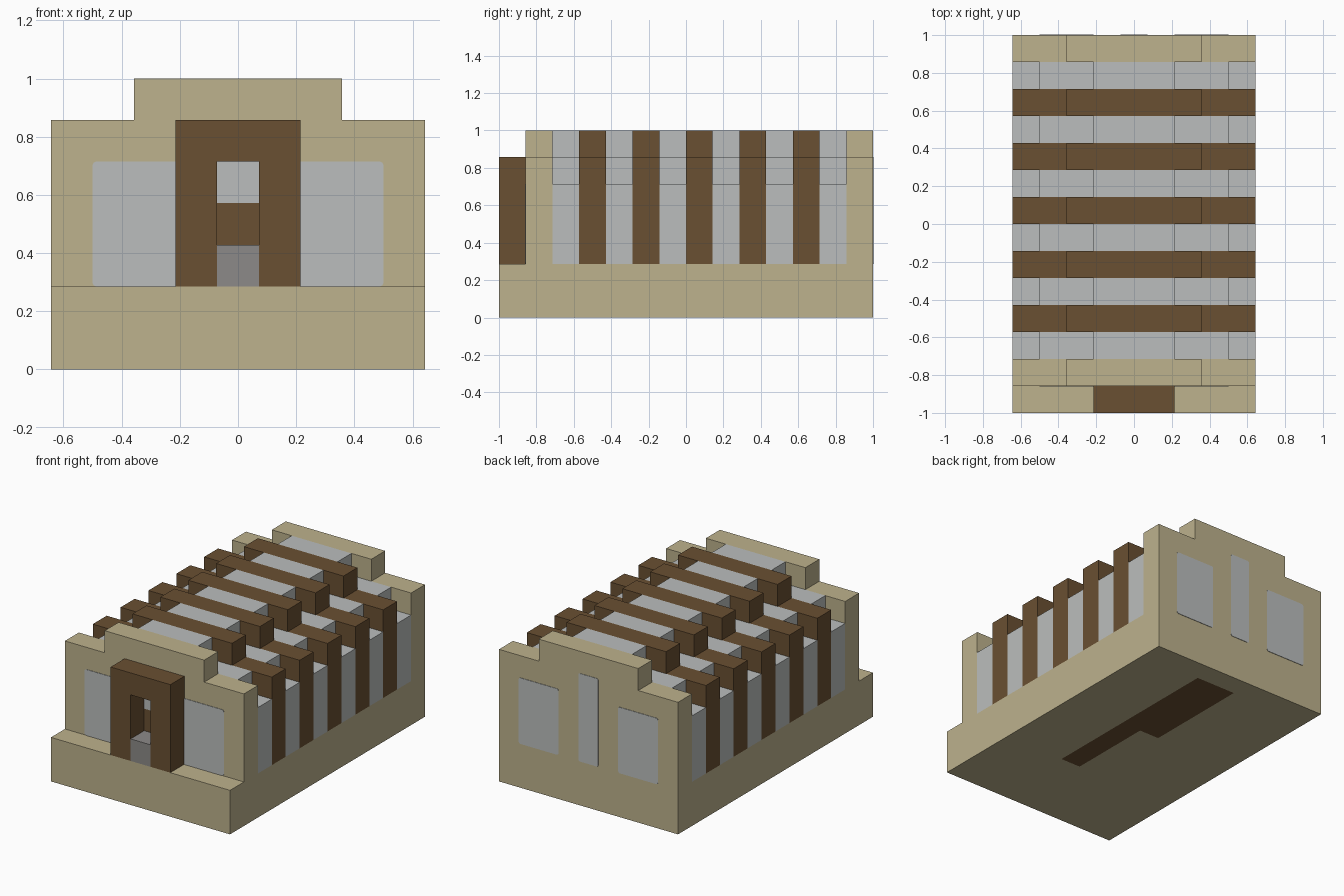
import bpy
import bmesh
from mathutils import Vector

U = 1 / 7  # building module: the hall is 9 x 14 x 7 modules

cube = bpy.data.objects.get("Cube")
if cube:
    bpy.data.objects.remove(cube, do_unlink=True)


def make_material(name, rgb):
    mat = bpy.data.materials.new(name)
    mat.use_nodes = True
    mat.diffuse_color = (*rgb, 1)
    mat.node_tree.nodes["Principled BSDF"].inputs["Base Color"].default_value = (*rgb, 1)
    return mat


sand = make_material("sandstone", (0.509, 0.445, 0.266))
wood = make_material("brown timber", (0.144, 0.080, 0.032))
glass = make_material("pale glass", (0.497, 0.515, 0.509))
stone = make_material("grey stone", (0.262, 0.254, 0.246))


def finish(bm, name, *mats):
    bmesh.ops.recalc_face_normals(bm, faces=bm.faces)
    bmesh.ops.scale(bm, vec=(U, U, U), verts=bm.verts)
    mesh = bpy.data.meshes.new(name)
    bm.to_mesh(mesh)
    bm.free()
    for mat in mats:
        mesh.materials.append(mat)
    obj = bpy.data.objects.new(name, mesh)
    bpy.context.collection.objects.link(obj)
    return obj


def prism(outline, y0, y1):
    """Extrude an (x, z) outline along y, in modules."""
    bm = bmesh.new()
    face = bm.faces.new([bm.verts.new((x, y0, z)) for x, z in outline])
    new = bmesh.ops.extrude_face_region(bm, geom=[face])["geom"]
    verts = [v for v in new if isinstance(v, bmesh.types.BMVert)]
    bmesh.ops.translate(bm, vec=(0, y1 - y0, 0), verts=verts)
    return bm


def rect(x0, x1, z0, z1):
    return [(x0, z0), (x1, z0), (x1, z1), (x0, z1)]


def stepped(name, steps, y, mat):
    """One-module-deep slice with a symmetric stepped top, given as (half width, top)."""
    half, z = [], 2
    for w, top in steps:
        half += [(w, z), (w, top)]
        z = top
    outline = half + [(-x, h) for x, h in reversed(half)]
    return finish(prism(outline, y, y + 1), name, mat)


def plate(name, x0, x1, z0, z1, y, mat):
    """Thin flush panel with slightly rounded corners."""
    t = 0.02
    bm = prism(rect(x0, x1, z0, z1), y - t, y + t)
    edges = [e for e in bm.edges
             if abs((e.verts[0].co - e.verts[1].co).y) > t]
    bmesh.ops.bevel(bm, geom=edges, offset=0.08, segments=2, profile=0.5, affect='EDGES')
    return finish(bm, name, mat)


# Base slab, with a timber patch flush in its underside
bm = prism(rect(-4.5, 4.5, 0, 2), -7, 7)
cuts = [((1, 0, 0), (-0.5, 0.5, 1.5)), ((0, 1, 0), (-3, 1, 6))]
for normal, places in cuts:
    for p in places:
        bmesh.ops.bisect_plane(bm, geom=bm.verts[:] + bm.edges[:] + bm.faces[:],
                               plane_co=Vector(normal) * p, plane_no=normal)
for f in bm.faces:
    c = f.calc_center_median()
    long_strip = 0.5 < c.x < 1.5 and -3 < c.y < 6
    short_strip = -0.5 < c.x < 0.5 and 1 < c.y < 6
    if c.z < 0.01 and (long_strip or short_strip):
        f.material_index = 1
finish(bm, "base", sand, wood)

# End walls with raised parapets
wall_steps = [(4.5, 6), (2.5, 7)]
stepped("front_wall", wall_steps, -6, sand)
stepped("back_wall", wall_steps, 6, sand)

# Alternating glazed bays and timber ribs
for i in range(11):
    if i % 2:
        stepped(f"rib_{i // 2 + 1}", wall_steps, i - 5, wood)
    else:
        stepped(f"glazed_bay_{i // 2 + 1}", [(4.5, 5), (3.5, 6), (1.5, 7)], i - 5, glass)

# Windows in the end walls
for side, s in (("left", 1), ("right", -1)):
    a, b = sorted((s * 1, s * 3.5))
    plate(f"front_window_{side}", a, b, 2, 5, -6, glass)
    a, b = sorted((s * 1.5, s * 3.5))
    plate(f"back_window_{side}", a, b, 2, 5, 7, glass)
plate("back_window_middle", -0.5, 0.5, 2, 6, 7, glass)

# Doorway: timber frame, stone sill, and the door behind it
frame = [(-1.5, 2), (-1.5, 6), (1.5, 6), (1.5, 2), (0.5, 2), (0.5, 5), (-0.5, 5), (-0.5, 2)]
finish(prism(frame, -7, -6), "door_frame", wood)
finish(prism(rect(-0.5, 0.5, 2, 3), -7, -6), "door_sill", stone)
plate("door_panel", -0.7, 0.7, 2.5, 4, -6, wood)
plate("door_light", -0.7, 0.7, 4, 5.2, -6, glass)
